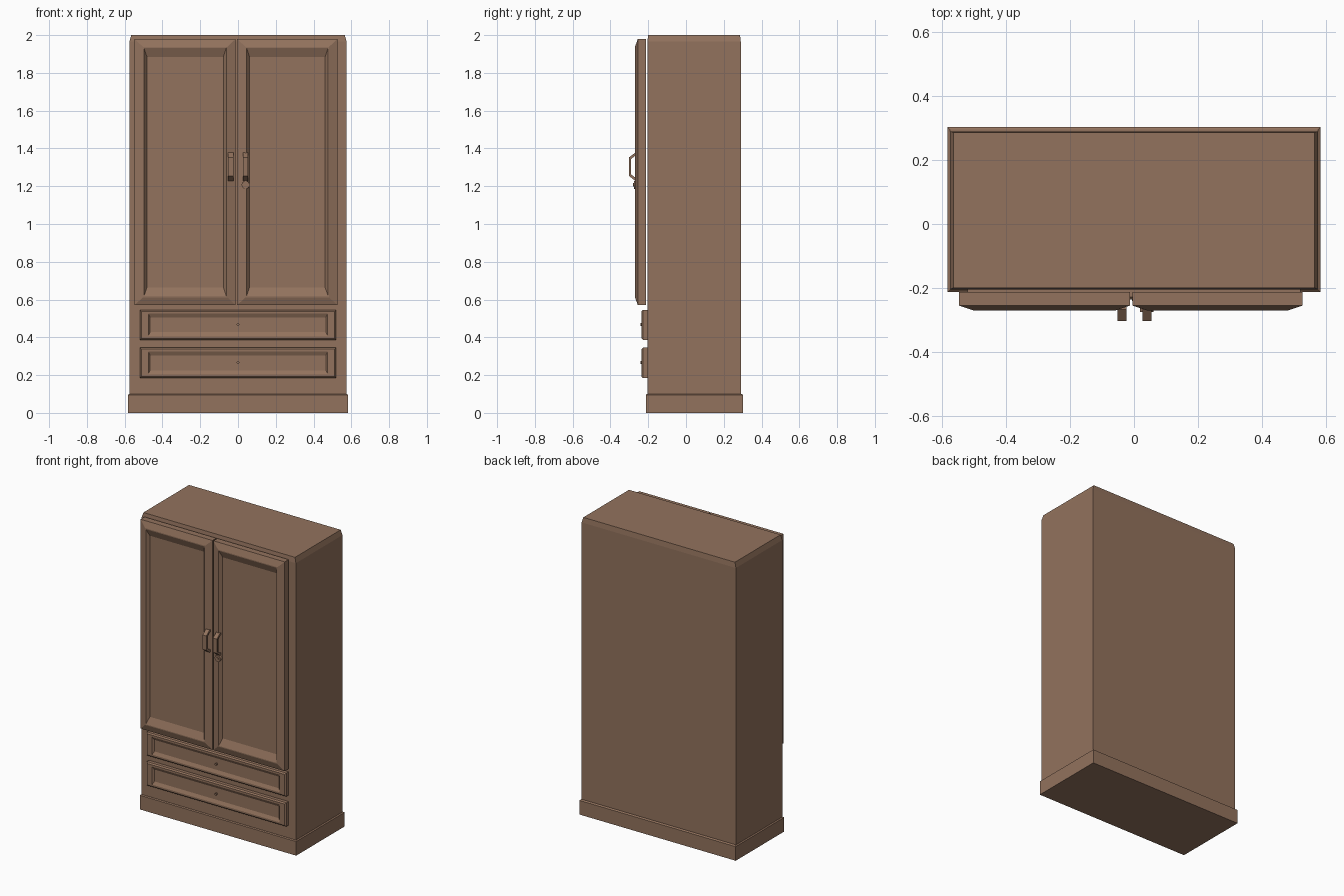
import bpy, bmesh, math
from mathutils import Matrix

if "Cube" in bpy.data.objects:
    bpy.data.objects.remove(bpy.data.objects["Cube"])

wood = bpy.data.materials.new("brown_wood")
wood.diffuse_color = (0.29, 0.17, 0.11, 1)
wood.use_nodes = True
wood.node_tree.nodes["Principled BSDF"].inputs["Base Color"].default_value = wood.diffuse_color


def finish(bm, name):
    bmesh.ops.recalc_face_normals(bm, faces=bm.faces)
    me = bpy.data.meshes.new(name)
    bm.to_mesh(me)
    bm.free()
    me.materials.append(wood)
    ob = bpy.data.objects.new(name, me)
    bpy.context.collection.objects.link(ob)
    return ob


def loft(name, loops):
    """Closed solid through a stack of equal-length point loops."""
    bm = bmesh.new()
    rings = [[bm.verts.new(p) for p in loop] for loop in loops]
    for a, b in zip(rings, rings[1:]):
        n = len(a)
        for i in range(n):
            j = (i + 1) % n
            bm.faces.new((a[i], a[j], b[j], b[i]))
    bm.faces.new(rings[0])
    bm.faces.new(rings[-1])
    return finish(bm, name)


def flat_rect(x, y0, y1, z):
    return [(-x, y0, z), (x, y0, z), (x, y1, z), (-x, y1, z)]


def panel(name, x0, x1, z0, z1, steps):
    """Front panel: steps are (inset_x, inset_z, y) from back to recess."""
    loft(name, [[(x0 + ix, y, z0 + iz), (x1 - ix, y, z0 + iz),
                 (x1 - ix, y, z1 - iz), (x0 + ix, y, z1 - iz)]
                for ix, iz, y in steps])


def disc(name, x, z, r, y_back, y_front, sides):
    bm = bmesh.new()
    m = Matrix.Translation((x, (y_back + y_front) / 2, z)) @ Matrix.Rotation(math.pi / 2, 4, 'X')
    bmesh.ops.create_cone(bm, cap_ends=True, segments=sides, radius1=r, radius2=r,
                          depth=abs(y_back - y_front), matrix=m)
    finish(bm, name)


# Cabinet carcass with a slim chamfer around the top
loft("cabinet_body", [flat_rect(0.575, -0.205, 0.29, 0.05),
                      flat_rect(0.575, -0.205, 0.29, 1.965),
                      flat_rect(0.565, -0.2, 0.286, 2.0)])

# Plinth
loft("plinth", [flat_rect(0.583, -0.213, 0.303, 0.0),
                flat_rect(0.583, -0.213, 0.303, 0.095),
                flat_rect(0.576, -0.206, 0.295, 0.1)])

# Doors with sloped rim and recessed centre
door_steps = [(0, 0, -0.213), (0, 0, -0.255), (0.045, 0.042, -0.27),
              (0.05, 0.048, -0.27), (0.066, 0.095, -0.25)]
panel("left_door", -0.548, -0.012, 0.57, 1.98, door_steps)
panel("right_door", -0.005, 0.527, 0.57, 1.98, door_steps)

# Drawer fronts with small knobs
for name, z0, z1 in (("upper", 0.387, 0.545), ("lower", 0.185, 0.345)):
    panel(name + "_drawer", -0.52, 0.52, z0, z1,
          [(0, 0, -0.2), (0, 0, -0.228), (0.008, 0.008, -0.236),
           (0.045, 0.02, -0.236), (0.055, 0.04, -0.226)])
    disc(name + "_drawer_knob", 0, (z0 + z1) / 2 + 0.002, 0.007, -0.222, -0.241, 10)

# Bracket handles
outer = [(-0.25, 1.228), (-0.268, 1.228), (-0.303, 1.255), (-0.303, 1.352),
         (-0.268, 1.378), (-0.25, 1.378)]
inner = [(-0.25, 1.362), (-0.268, 1.362), (-0.29, 1.345), (-0.29, 1.262),
         (-0.268, 1.245), (-0.25, 1.245)]
for name, cx in (("left_handle", -0.038), ("right_handle", 0.04)):
    bm = bmesh.new()
    sides = [[bm.verts.new((cx + dx, y, z)) for y, z in outer + inner]
             for dx in (-0.014, 0.014)]
    a, b = sides
    n = len(a)
    for i in range(n):
        j = (i + 1) % n
        bm.faces.new((a[i], a[j], b[j], b[i]))
    for s in sides:
        for i in range(5):
            bm.faces.new((s[i], s[i + 1], s[n - 2 - i], s[n - 1 - i]))
    finish(bm, name)

# Lock below the right handle
disc("lock_plate", 0.04, 1.207, 0.021, -0.25, -0.276, 16)
disc("lock_barrel", 0.04, 1.207, 0.009, -0.26, -0.281, 10)
